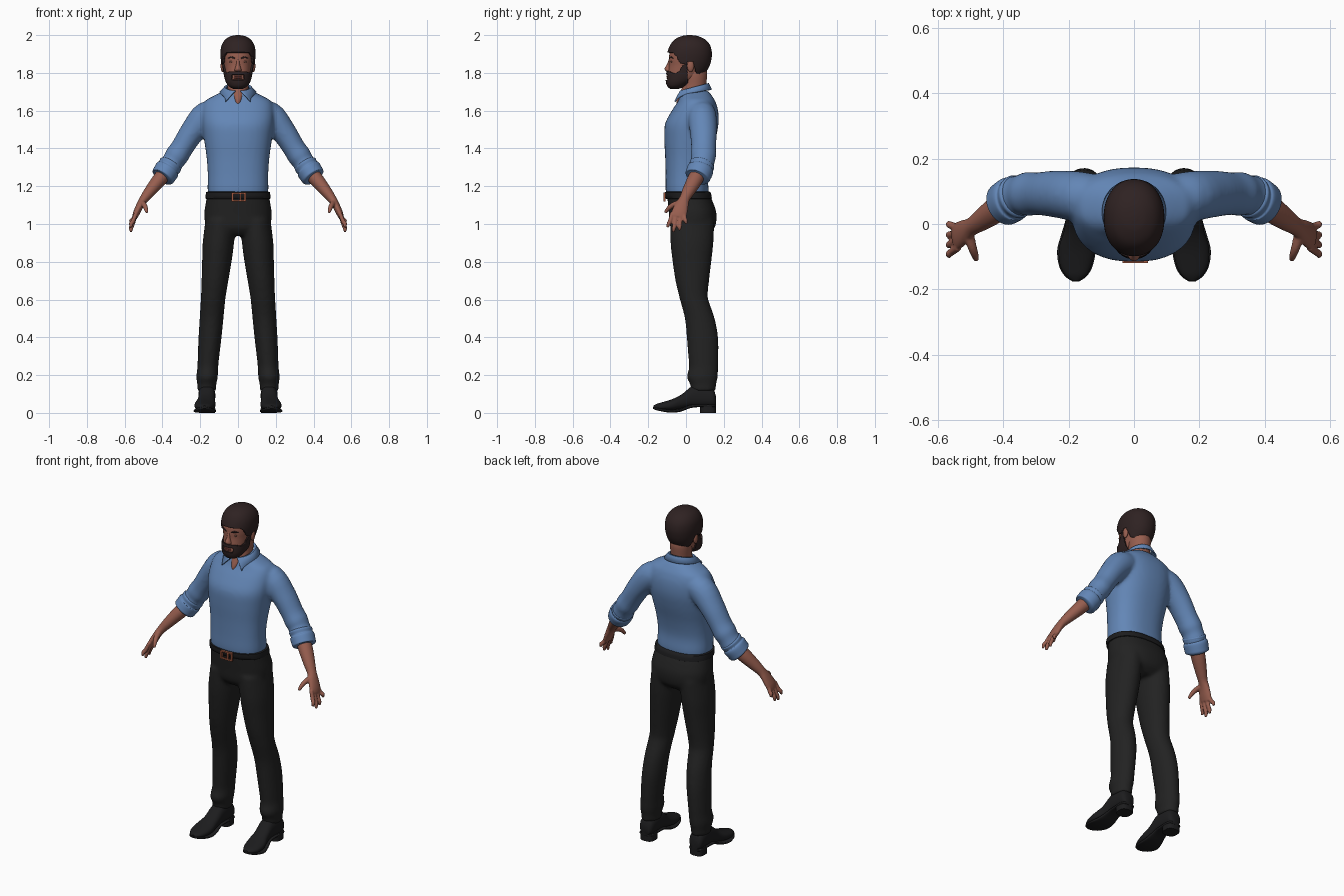
import bpy, bmesh, math
from mathutils import Vector, Matrix

if "Cube" in bpy.data.objects:
    bpy.data.objects.remove(bpy.data.objects["Cube"])


def material(name, r, g, b):
    m = bpy.data.materials.new(name)
    m.use_nodes = True
    m.diffuse_color = (r, g, b, 1)
    bsdf = next(n for n in m.node_tree.nodes if n.type == 'BSDF_PRINCIPLED')
    bsdf.inputs["Base Color"].default_value = (r, g, b, 1)
    bsdf.inputs["Roughness"].default_value = 0.7
    return m


SHIRT = material("shirt blue", .125, .24, .47)
SKIN = material("skin", .31, .112, .078)
HAIR = material("dark brown hair", .028, .016, .016)
TROUSER = material("charcoal cloth", .016, .016, .016)
LEATHER = material("black leather", .012, .012, .013)
COPPER = material("copper buckle", .36, .1, .05)
LIP = material("lips", .24, .07, .055)
EYE = material("eyes", .16, .075, .055)


def spline(rows, k):
    """Fill in rows of numbers with a Catmull-Rom spline."""
    pts = [Vector(r) for r in rows]
    out = []
    for i in range(len(pts) - 1):
        p0, p1, p2, p3 = pts[max(i - 1, 0)], pts[i], pts[i + 1], pts[min(i + 2, len(pts) - 1)]
        for j in range(k):
            t = j / k
            out.append(p1 + (p2 - p0) * (t / 2) + (p0 * 2 - p1 * 5 + p2 * 4 - p3) * (t * t / 2)
                       + (p1 * 3 - p0 - p2 * 3 + p3) * (t ** 3 / 2))
    return out + [pts[-1]]


def oval(n, e=2.0):
    def se(v):
        return math.copysign(abs(v) ** (2 / e), v)
    return [(se(math.cos(math.tau * i / n)), se(math.sin(math.tau * i / n))) for i in range(n)]


def stack(rows, s=1, e=2.0, n=40, k=4, lengthwise=False):
    """Rings from rows of (position, centre x, half width, low side, high side)."""
    rings = []
    for p, cx, w, lo, hi in spline(rows, k):
        ring = []
        for c, d in oval(n, e):
            q = (lo + hi) / 2 + d * (hi - lo) / 2
            ring.append(Vector((s * (cx + w * c), p, q) if lengthwise else (s * (cx + w * c), q, p)))
        rings.append(ring)
    return rings


def tube(rows, s=1, n=24, k=4):
    """Rings along a path of (x, y, z, radius front to back, radius across)."""
    pts = spline(rows, k)
    rings = []
    for i, p in enumerate(pts):
        c = Vector(p[:3])
        t = (Vector(pts[min(i + 1, len(pts) - 1)][:3]) - Vector(pts[max(i - 1, 0)][:3])).normalized()
        a = Vector((0, 1, 0))
        a = (a - t * t.dot(a)).normalized()
        b = t.cross(a)
        ring = [c + a * (u * p[3]) + b * (v * p[4]) for u, v in oval(n)]
        rings.append([Vector((s * q.x, q.y, q.z)) for q in ring])
    return rings


def finish(name, bm, mat, voxel=0, smooth=4):
    me = bpy.data.meshes.new(name)
    bm.to_mesh(me)
    bm.free()
    me.materials.append(mat)
    me.shade_smooth()
    me.set_sharp_from_angle(angle=math.radians(50))
    ob = bpy.data.objects.new(name, me)
    bpy.context.scene.collection.objects.link(ob)
    if voxel:
        m = ob.modifiers.new("fuse", 'REMESH')
        m.mode, m.voxel_size, m.use_smooth_shade = 'VOXEL', voxel, True
        m = ob.modifiers.new("soften", 'SMOOTH')
        m.factor, m.iterations = 0.5, smooth
    return ob


def skin_rings(bm, rings, closed=True):
    vs = [[bm.verts.new(p) for p in r] for r in rings]
    for a, b in zip(vs, vs[1:]):
        n = len(a)
        for i in range(n if closed else n - 1):
            j = (i + 1) % n
            bm.faces.new((a[i], a[j], b[j], b[i]))
    if closed:
        bm.faces.new(vs[0][::-1])
        bm.faces.new(vs[-1])


def loft(name, parts, mat, voxel=0, smooth=4):
    bm = bmesh.new()
    for rings in parts:
        skin_rings(bm, rings)
    bmesh.ops.recalc_face_normals(bm, faces=bm.faces[:])
    return finish(name, bm, mat, voxel, smooth)


def solid(name, mat, places, ball=True):
    """Ellipsoids or boxes given as (centre, half sizes)."""
    bm = bmesh.new()
    for c, h in places:
        mx = Matrix.Translation(c) @ Matrix.Diagonal((*h, 1))
        if ball:
            bmesh.ops.create_uvsphere(bm, u_segments=24, v_segments=14, radius=1, matrix=mx)
        else:
            bmesh.ops.create_cube(bm, size=2, matrix=mx)
    return finish(name, bm, mat)


SIDES = (("left", 1), ("right", -1))

# Shirt: torso and sleeves fused into one cloth surface
torso = [(1.14, 0, .155, -.1, .115), (1.18, 0, .161, -.108, .12), (1.26, 0, .16, -.108, .115),
         (1.35, 0, .166, -.11, .13), (1.45, 0, .18, -.115, .157), (1.53, 0, .19, -.111, .172),
         (1.6, 0, .19, -.075, .17), (1.65, 0, .175, -.042, .155), (1.675, 0, .135, -.033, .14),
         (1.705, 0, .075, -.024, .118)]
sleeve = [(.08, .085, 1.59, .06, .06), (.165, .085, 1.572, .076, .078), (.24, .092, 1.49, .072, .066),
          (.295, .093, 1.405, .066, .06), (.325, .092, 1.36, .068, .063), (.345, .09, 1.33, .061, .057),
          (.36, .083, 1.305, .066, .062), (.378, .073, 1.28, .058, .056)]
loft("shirt", [stack(torso, e=2.35)] + [tube(sleeve, s) for _, s in SIDES], SHIRT, .011, 5)

# Rolled cuffs
cuff = [(.352, .088, 1.322, .052, .05), (.357, .085, 1.314, .067, .063), (.368, .079, 1.297, .063, .06),
        (.374, .076, 1.288, .07, .066), (.39, .066, 1.263, .069, .065), (.399, .06, 1.249, .066, .062),
        (.402, .058, 1.245, .05, .047)]
for side, s in SIDES:
    loft(side + "_cuff", [tube(cuff, s, 32)], SHIRT)

# Folded collar, open at the throat
collar = [[], [], []]
for i in range(61):
    t = i / 30 - 1
    a = t * .93 * math.pi
    sn, cs, tip = math.sin(a), math.cos(a), abs(t) ** 6
    collar[0].append(Vector((.06 * sn, .043 + .066 * cs, 1.72 + .02 * cs)))
    collar[1].append(Vector((.07 * sn, .043 + .076 * cs, 1.722 + .02 * cs)))
    collar[2].append(Vector((.094 * sn + math.copysign(.045 * tip, t), .042 + .092 * cs - .01 * tip,
                             1.697 + .014 * cs - .035 * tip)))
bm = bmesh.new()
skin_rings(bm, collar, closed=False)
bmesh.ops.recalc_face_normals(bm, faces=bm.faces[:])
m = finish("collar", bm, SHIRT).modifiers.new("cloth", 'SOLIDIFY')
m.thickness, m.offset = .008, 0

# Forearms and hands
arm = [(.37, .078, 1.29, .04, .04), (.42, .045, 1.23, .041, .038), (.47, .01, 1.168, .033, .03),
       (.497, -.008, 1.133, .028, .024), (.518, -.022, 1.1, .036, .02), (.537, -.035, 1.06, .042, .018),
       (.546, -.042, 1.035, .038, .014)]
fingers = [(-.072, -.098, .982), (-.051, -.068, .958), (-.031, -.034, .966), (-.012, .002, 1.0)]
thumb = [(.508, -.025, 1.115, .018, .016), (.496, -.068, 1.1, .015, .014),
         (.488, -.092, 1.083, .012, .012), (.482, -.11, 1.06, .008, .008)]
for side, s in SIDES:
    parts = [tube(arm, s), tube(thumb, s, 12)]
    for base, tip, z in fingers:
        mid = (base + tip) / 2
        parts.append(tube([(.538, base, 1.06, .012, .011), (.557, mid, (1.045 + z) / 2, .0115, .0115),
                           (.566, (mid + tip) / 2, z + .02, .011, .011), (.566, tip, z, .007, .007)], s, 12))
    loft(side + "_forearm_and_hand", parts, SKIN, .0045, 3)

# Trousers: seat and legs fused
seat = [(.94, 0, .1, -.05, .11), (.98, 0, .165, -.082, .152), (1.05, 0, .178, -.09, .162),
        (1.11, 0, .171, -.096, .145), (1.16, 0, .163, -.1, .122)]
leg = [(.115, .165, .05, .025, .157), (.15, .165, .05, .022, .16), (.19, .164, .057, .004, .168),
       (.24, .16, .055, .016, .17), (.3, .156, .057, .012, .172), (.4, .148, .061, .004, .17),
       (.5, .14, .063, -.006, .152), (.6, .132, .065, -.032, .118), (.64, .128, .067, -.042, .116),
       (.7, .122, .071, -.056, .122), (.8, .112, .078, -.071, .134), (.9, .104, .083, -.082, .145),
       (1.02, .092, .08, -.084, .15)]
loft("trousers", [stack(seat, e=2.3)] + [stack(leg, s) for _, s in SIDES], TROUSER, .011, 4)

# Belt and buckle
belt = [(1.133, 0, .16, -.098, .125), (1.135, 0, .171, -.107, .137), (1.168, 0, .169, -.111, .13),
        (1.17, 0, .155, -.1, .118)]
loft("belt", [stack(belt, e=2.35, n=64, k=2)], LEATHER)
bars = [((x, -.114, 1.143), (.005, .006, .023)) for x in (-.03, .012, .038)]
bars += [((.004, -.114, z), (.036, .005, .004)) for z in (1.122, 1.164)]
solid("buckle", COPPER, bars, ball=False)

# Shoes with sole and heel block
upper = [(.158, .165, .025, .035, .09), (.14, .165, .042, .03, .13), (.08, .165, .045, .03, .15),
         (.03, .165, .044, .03, .14), (-.02, .168, .046, .02, .1), (-.07, .174, .055, .012, .074),
         (-.12, .178, .05, .012, .058), (-.155, .178, .034, .016, .048), (-.173, .178, .012, .022, .038)]
sole = [(.158, .165, .024, .03, .045), (.14, .165, .043, .03, .046), (.06, .165, .043, .03, .046),
        (.02, .166, .042, .024, .042), (-.03, .17, .052, .006, .024), (-.08, .176, .059, .001, .018),
        (-.13, .178, .051, .008, .024), (-.16, .178, .033, .015, .029), (-.176, .178, .01, .022, .032)]
heel = [(0, .165, .042, .075, .158), (.045, .165, .042, .072, .158)]
for side, s in SIDES:
    loft(side + "_shoe", [stack(upper, s, 2.3, lengthwise=True)], LEATHER)
    loft(side + "_sole", [stack(sole, s, 3.5, lengthwise=True), stack(heel, s, 2.8)], LEATHER)

# Neck, narrowing to a V at the open collar
neck = [(1.63, 0, .02, -.05, .08), (1.655, 0, .03, -.05, .09), (1.7, 0, .052, -.03, .105),
        (1.74, 0, .056, -.016, .107), (1.8, 0, .06, -.02, .112), (1.84, 0, .05, 0, .1)]
loft("neck", [stack(neck)], SKIN)

# Head
skull = [(1.724, 0, .022, -.08, -.04), (1.735, 0, .042, -.092, -.012), (1.755, 0, .056, -.098, .03),
         (1.78, 0, .064, -.098, .07), (1.81, 0, .069, -.094, .095), (1.84, 0, .074, -.09, .113),
         (1.87, 0, .079, -.09, .122), (1.905, 0, .081, -.087, .125), (1.94, 0, .076, -.074, .117),
         (1.967, 0, .06, -.053, .095), (1.983, 0, .034, -.02, .06), (1.988, 0, .008, .01, .028)]
loft("head", [stack(skull, e=2.15, n=64)], SKIN)


def shell(name, keep, thick):
    """Hair grown from the part of the scalp that passes the rule."""
    bm = bmesh.new()
    skin_rings(bm, stack(skull, e=2.15, n=128, k=10))
    bmesh.ops.recalc_face_normals(bm, faces=bm.faces[:])
    drop = [f for f in bm.faces if not keep(f.calc_center_median())]
    bmesh.ops.delete(bm, geom=drop, context='FACES')
    ob = finish(name, bm, HAIR)
    m = ob.modifiers.new("soften", 'SMOOTH')
    m.factor, m.iterations = .5, 4
    m = ob.modifiers.new("volume", 'SOLIDIFY')
    m.thickness, m.offset = thick, 1


def height(line, y):
    for (y0, z0), (y1, z1) in zip(line, line[1:]):
        if y <= y1:
            return z0 + (z1 - z0) * (y - y0) / (y1 - y0)
    return line[-1][1]


hairline = [(-.3, 1.905), (-.062, 1.905), (-.046, 1.885), (-.03, 1.852), (.006, 1.845),
            (.012, 1.862), (.036, 1.86), (.05, 1.8), (.3, 1.785)]
beardline = [(-.3, 1.808), (-.085, 1.808), (-.055, 1.797), (-.035, 1.81), (-.02, 1.84), (.01, 1.86)]
shell("hair", lambda p: p.z > height(hairline, p.y), .012)
shell("beard", lambda p: p.y < .008 and p.z < height(beardline, p.y)
      and not (abs(p.x) < .029 and p.y < 0 and 1.765 < p.z < 1.789), .009)

# Face
nose = [(1.804, 0, .009, -.098, -.07), (1.813, 0, .019, -.11, -.07), (1.824, 0, .016, -.113, -.07),
        (1.845, 0, .01, -.101, -.07), (1.875, 0, .008, -.09, -.07)]
loft("nose", [stack(nose, n=20)], SKIN)
solid("lips", LIP, [((0, -.096, z), (.022, .008, .005)) for z in (1.782, 1.773)])
brow = [(.016, -.088, 1.877, .003, .003), (.035, -.08, 1.883, .004, .005), (.053, -.066, 1.877, .003, .002)]
for side, s in SIDES:
    solid(side + "_eye", EYE, [((s * .033, -.076, 1.859), (.013, .007, .006))])
    solid(side + "_ear", SKIN, [((s * .081, .024, 1.836), (.011, .018, .032))])
    loft(side + "_eyebrow", [tube(brow, s, 10)], HAIR)
